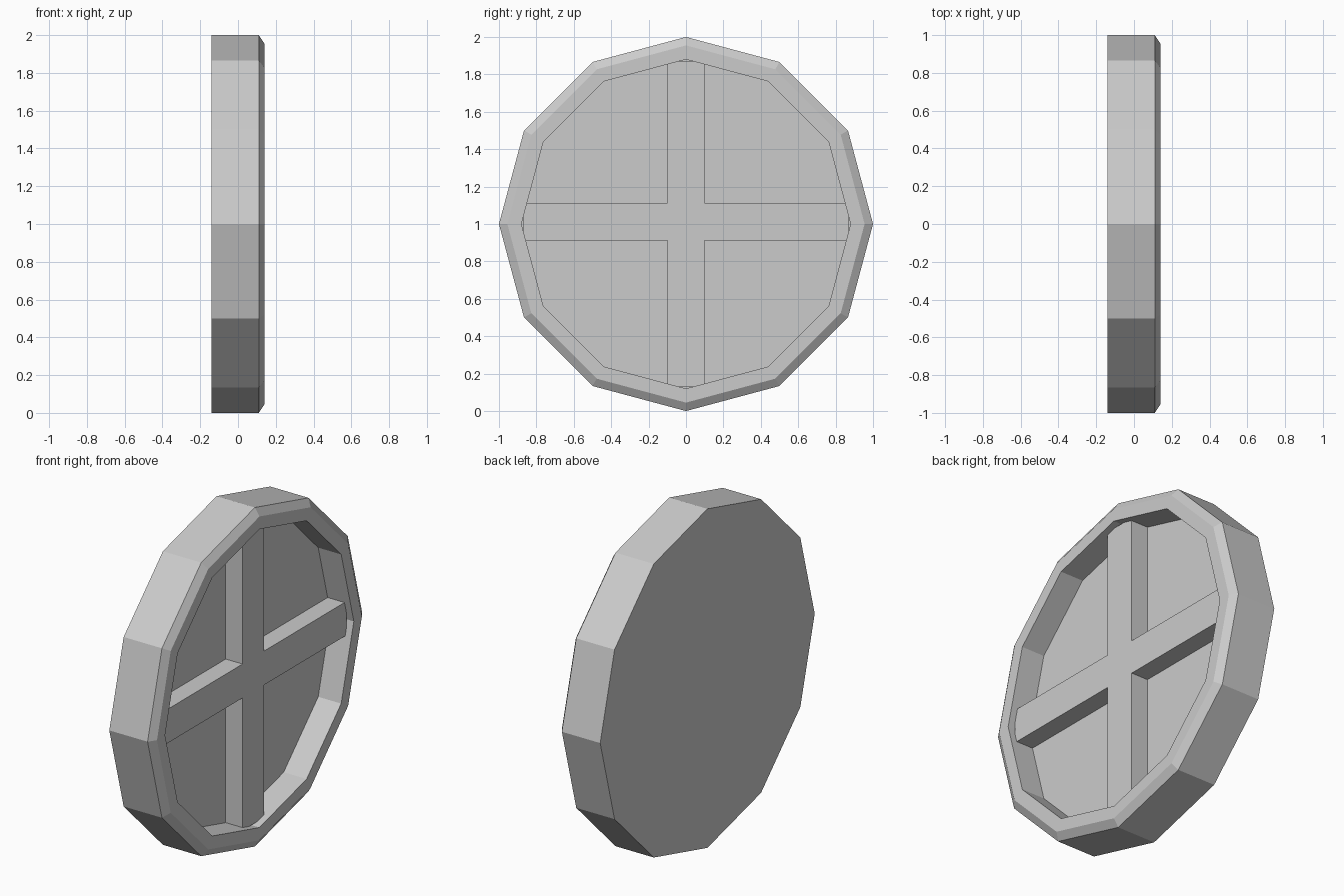
import bpy, bmesh
from math import sin, cos, pi

if "Cube" in bpy.data.objects:
    bpy.data.objects.remove(bpy.data.objects["Cube"])

SIDES = 12
CENTRE_Z = 1.0


def finish(name, bm):
    bmesh.ops.recalc_face_normals(bm, faces=bm.faces[:])
    mesh = bpy.data.meshes.new(name)
    bm.to_mesh(mesh)
    bm.free()
    obj = bpy.data.objects.new(name, mesh)
    bpy.context.collection.objects.link(obj)
    return obj


def ring(bm, x, r):
    return [bm.verts.new((x, r * cos(2 * pi * i / SIDES),
                          CENTRE_Z + r * sin(2 * pi * i / SIDES)))
            for i in range(SIDES)]


# Dish: solid back, chamfered rim and recessed floor, turned about x
bm = bmesh.new()
profile = [(-0.14, 1.0), (0.11, 1.0), (0.14, 0.955), (0.14, 0.88), (-0.01, 0.88)]
rings = [ring(bm, x, r) for x, r in profile]
for a, b in zip(rings, rings[1:]):
    for i in range(SIDES):
        j = (i + 1) % SIDES
        bm.faces.new((a[i], a[j], b[j], b[i]))
bm.faces.new(rings[0])
bm.faces.new(rings[-1])
finish("round_dish", bm)

# Cross brace: one plus-shaped outline, set slightly below the rim
w, reach, lift = 0.1, 0.87, 0.012
quarter = [(reach, -w), (reach, w), (w, w)]
outline = []
for k in range(4):
    c, s = round(cos(k * pi / 2)), round(sin(k * pi / 2))
    outline += [(c * y - s * z, s * y + c * z) for y, z in quarter]
bm = bmesh.new()
# only the horizontal bar edges sit a touch above the centre
verts = [bm.verts.new((-0.02, y, CENTRE_Z + z + (lift if abs(z) < 0.5 else 0)))
         for y, z in outline]
face = bm.faces.new(verts)
front = bmesh.ops.extrude_face_region(bm, geom=[face], use_keep_orig=True)
bmesh.ops.translate(bm, vec=(0.12, 0, 0),
                    verts=[g for g in front["geom"] if isinstance(g, bmesh.types.BMVert)])
finish("cross_brace", bm)
